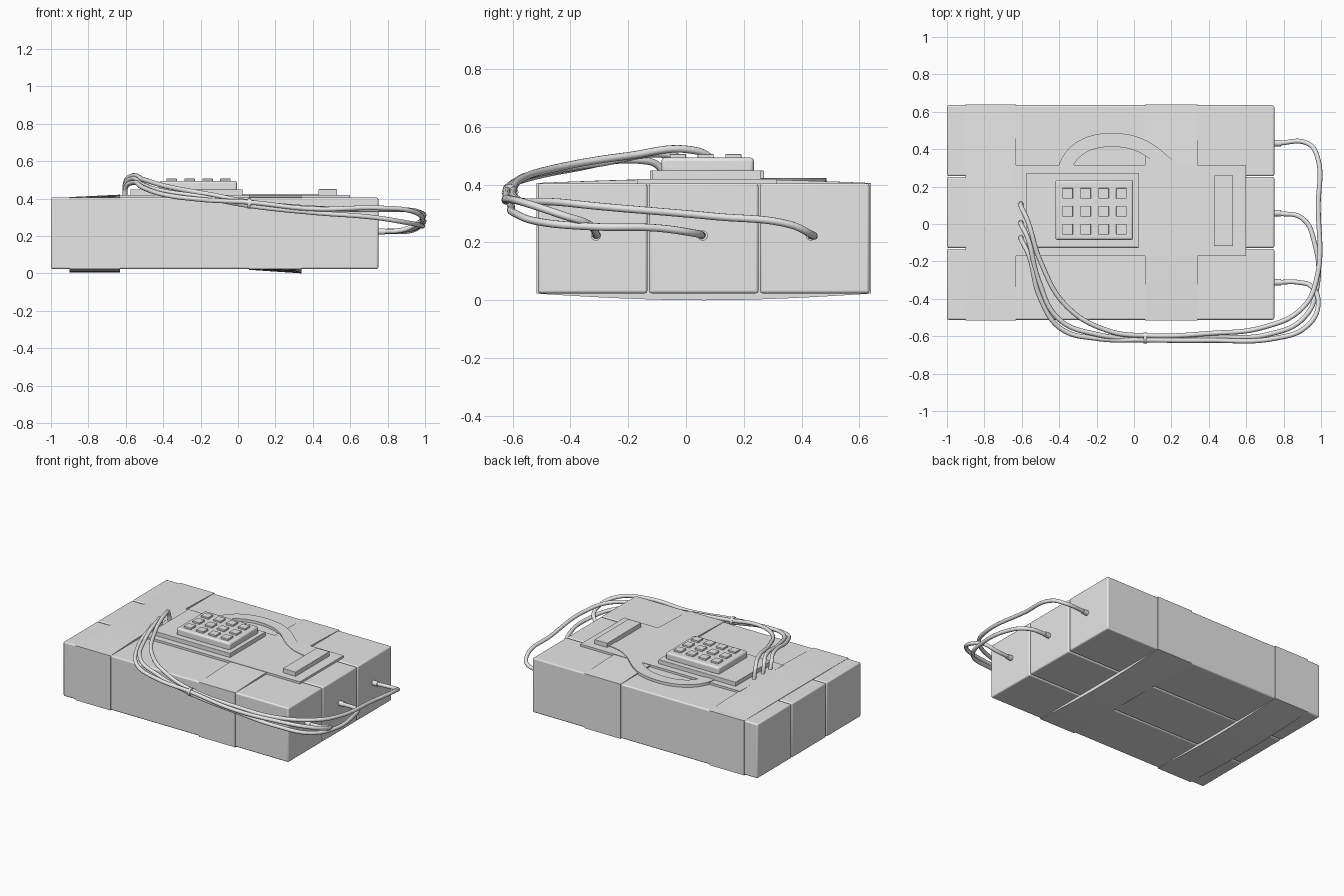
import bpy, bmesh, math
from mathutils import Vector
from mathutils.geometry import interpolate_bezier

cube = bpy.data.objects.get("Cube")
if cube:
    bpy.data.objects.remove(cube)

GREY = (0.8, 0.8, 0.8, 1)
grey = bpy.data.materials.new("plain_grey")
grey.use_nodes = True
grey.diffuse_color = GREY
grey.node_tree.nodes["Principled BSDF"].inputs["Base Color"].default_value = GREY


def finish(name, bm, bevel=0, smooth=False):
    bmesh.ops.recalc_face_normals(bm, faces=bm.faces)
    mesh = bpy.data.meshes.new(name)
    bm.to_mesh(mesh)
    bm.free()
    mesh.materials.append(grey)
    obj = bpy.data.objects.new(name, mesh)
    bpy.context.collection.objects.link(obj)
    if bevel:
        mod = obj.modifiers.new("soft_edges", "BEVEL")
        mod.width = bevel
        mod.segments = 3
    if smooth or bevel:
        bpy.ops.object.select_all(action="DESELECT")
        obj.select_set(True)
        bpy.context.view_layer.objects.active = obj
        bpy.ops.object.shade_smooth_by_angle(angle=math.radians(35))
    return obj


def box(name, x, y, z, bevel=0):
    bm = bmesh.new()
    bmesh.ops.create_cube(bm, size=1)
    for v in bm.verts:
        v.co = [r[0] if c < 0 else r[1] for c, r in zip(v.co, (x, y, z))]
    return finish(name, bm, bevel)


def loft(name, loops, smooth=True):
    """Join matching closed outlines and cap both ends."""
    bm = bmesh.new()
    rings = [[bm.verts.new(p) for p in loop] for loop in loops]
    n = len(rings[0])
    for a, b in zip(rings, rings[1:]):
        for i in range(n):
            j = (i + 1) % n
            bm.faces.new((a[i], a[j], b[j], b[i]))
    bm.faces.new(rings[0])
    bm.faces.new(rings[-1][::-1])
    return finish(name, bm, smooth=smooth)


def tube(name, points, radius):
    data = bpy.data.curves.new(name, "CURVE")
    data.dimensions = "3D"
    data.bevel_depth = radius
    data.bevel_resolution = 3
    data.use_fill_caps = True
    data.resolution_u = 10
    spline = data.splines.new("BEZIER")
    spline.bezier_points.add(len(points) - 1)
    for bp, p in zip(spline.bezier_points, points):
        bp.co = p
        bp.handle_left_type = bp.handle_right_type = "AUTO"
    data.materials.append(grey)
    obj = bpy.data.objects.new(name, data)
    bpy.context.collection.objects.link(obj)
    bpy.ops.object.select_all(action="DESELECT")
    obj.select_set(True)
    bpy.context.view_layer.objects.active = obj
    bpy.ops.object.convert(target="MESH")
    bpy.ops.object.shade_smooth_by_angle(angle=math.radians(40))


# three bricks side by side
FRONT, BACK, FLOOR, TOP = -0.512, 0.635, 0.024, 0.405
pitch = (BACK - FRONT + 0.006) / 3
for i, name in enumerate(("front_brick", "middle_brick", "back_brick")):
    y = FRONT + i * pitch
    box(name, (-1, 0.75), (y, y + pitch - 0.006), (FLOOR, TOP), 0.009)


# wrapped straps, bulging over the top and bottom
def strap_outline(x, top_lift, bottom_lift):
    steps = 16
    y0, y1 = FRONT - 0.005, BACK + 0.005
    ts = [i / steps for i in range(steps + 1)]
    top = [(x, y0 + t * (y1 - y0), TOP + 0.001 + top_lift * math.sin(math.pi * t)) for t in ts]
    low = [(x, y0 + t * (y1 - y0), FLOOR - 0.001 - bottom_lift * math.sin(math.pi * t)) for t in ts]
    return top + low[::-1]


loft("left_strap", [strap_outline(-0.9, 0.002, 0.018), strap_outline(-0.63, 0.015, 0.018)])
loft("right_strap", [strap_outline(0.06, 0.014, 0.004), strap_outline(0.34, 0.014, 0.023)])
box("centre_tape", (-0.64, 0.6), (-0.17, 0.315), (0.402, 0.42))

# keypad with its base plate and buttons
box("keypad_base", (-0.575, 0.025), (-0.125, 0.27), (0.415, 0.449), 0.003)
pad = box("keypad_body", (-0.42, -0.005), (-0.085, 0.235), (0.44, 0.494), 0.012)
for col in range(4):
    for row in range(3):
        x, y = -0.355 + col * 0.096, -0.028 + row * 0.096
        box(f"button_{row}_{col}", (x - 0.028, x + 0.028), (y - 0.028, y + 0.028), (0.485, 0.506), 0.002)

# connector bar on the right
box("connector_bar", (0.43, 0.53), (-0.118, 0.26), (0.41, 0.45), 0.003)

# flat ribbon cable between keypad and connector
arch = [Vector(p) for p in ((-0.375, 0.265), (-0.36, 0.39), (-0.25, 0.45), (-0.12, 0.45))]
sweep = [Vector(p) for p in ((-0.12, 0.45), (0.17, 0.45), (0.15, 0.22), (0.435, 0.2))]
path = interpolate_bezier(*arch, 14) + interpolate_bezier(*sweep, 20)[1:]
loops = []
for i, p in enumerate(path):
    d = (path[min(i + 1, len(path) - 1)] - path[max(i - 1, 0)]).normalized()
    side = Vector((-d.y, d.x)) * 0.037
    a, b = p + side, p - side
    loops.append([(a.x, a.y, 0.402), (b.x, b.y, 0.402), (b.x, b.y, 0.424), (a.x, a.y, 0.424)])
loft("ribbon_cable", loops)

# three wires bundled at the front and plugged into the right end
wires = {
    "back": [(-0.605, 0.11, 0.41), (-0.6, 0.085, 0.49), (-0.57, 0.02, 0.52), (-0.5, -0.2, 0.5),
             (-0.36, -0.44, 0.46), (-0.14, -0.57, 0.42), (0.06, -0.597, 0.382), (0.4, -0.585, 0.35),
             (0.7, -0.55, 0.34), (0.9, -0.45, 0.34), (0.975, -0.3, 0.325), (0.985, 0.1, 0.29),
             (0.98, 0.36, 0.262), (0.93, 0.43, 0.23), (0.76, 0.432, 0.224)],
    "middle": [(-0.605, 0.01, 0.41), (-0.6, -0.01, 0.48), (-0.57, -0.07, 0.505), (-0.51, -0.3, 0.475),
               (-0.4, -0.51, 0.44), (-0.2, -0.59, 0.41), (0.06, -0.612, 0.362), (0.4, -0.605, 0.325),
               (0.72, -0.59, 0.3), (0.91, -0.5, 0.27), (0.98, -0.33, 0.255), (0.965, -0.1, 0.25),
               (0.9, 0.03, 0.232), (0.76, 0.058, 0.224)],
    "front": [(-0.605, -0.07, 0.41), (-0.6, -0.09, 0.46), (-0.565, -0.16, 0.485), (-0.5, -0.4, 0.455),
              (-0.39, -0.56, 0.42), (-0.2, -0.612, 0.395), (0.06, -0.62, 0.38), (0.4, -0.622, 0.345),
              (0.75, -0.612, 0.35), (0.92, -0.55, 0.335), (0.985, -0.43, 0.295), (0.95, -0.335, 0.262),
              (0.88, -0.312, 0.232), (0.76, -0.312, 0.224)],
}
for name, points in wires.items():
    tube(f"{name}_wire", points, 0.013)
    end = Vector(points[-1])
    tube(f"{name}_plug", [end - Vector((0.02, 0, 0)), end + Vector((0.026, 0, 0))], 0.018)

# tie around the bundle
tube("bundle_tie", [(0.05, -0.609, 0.374), (0.07, -0.609, 0.374)], 0.029)
